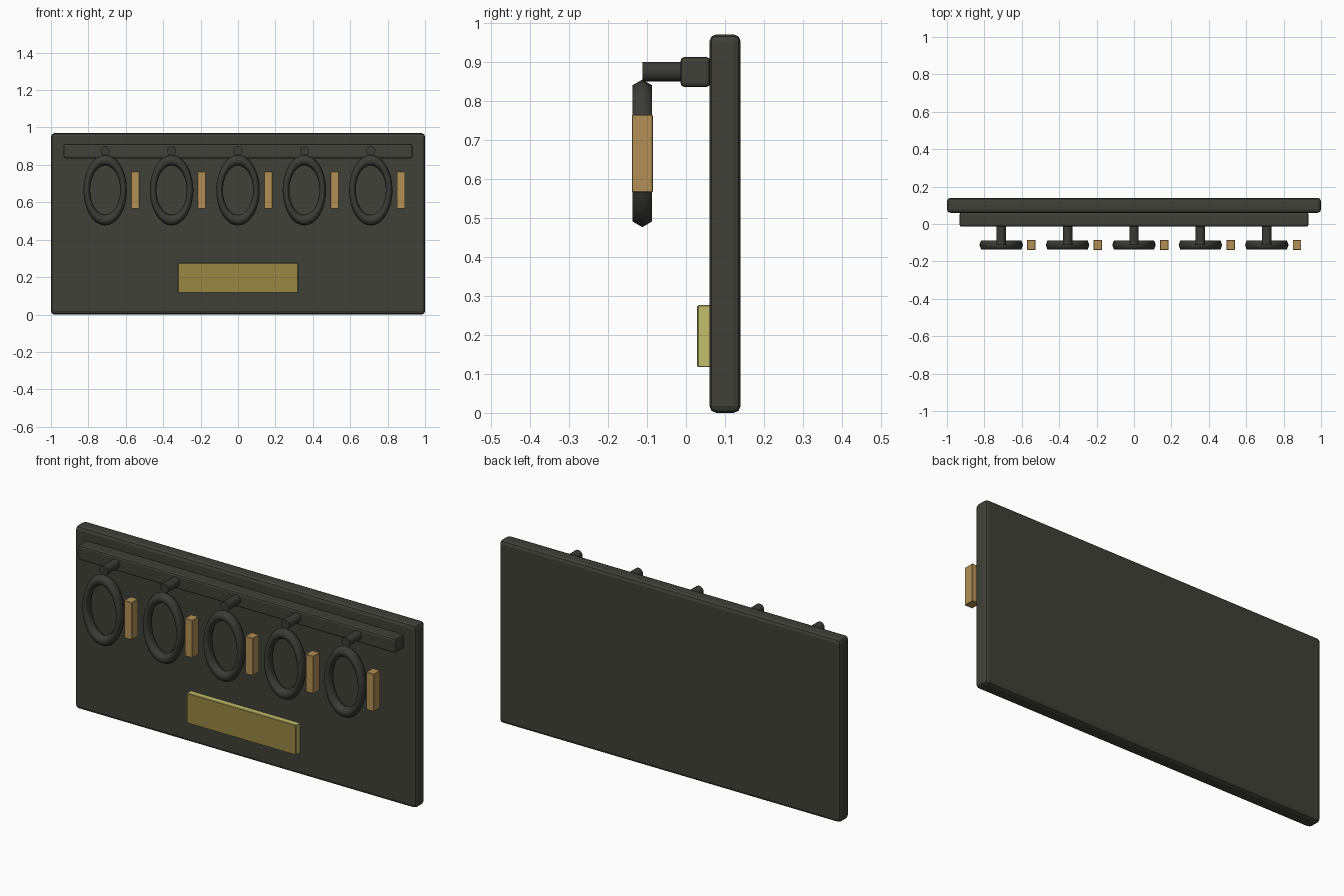
import bpy
import math

cube = bpy.data.objects.get("Cube")
if cube:
    bpy.data.objects.remove(cube, do_unlink=True)


def material(name, r, g, b):
    m = bpy.data.materials.new(name)
    m.use_nodes = True
    m.diffuse_color = (r, g, b, 1)
    m.node_tree.nodes["Principled BSDF"].inputs["Base Color"].default_value = (r, g, b, 1)
    return m


board_dark = material("dark board", 0.052, 0.052, 0.041)
iron = material("dark iron", 0.043, 0.044, 0.038)
wood = material("tan wood", 0.45, 0.28, 0.092)
brass = material("pale brass", 0.54, 0.51, 0.15)
gold = material("aged gold", 0.32, 0.245, 0.058)


def box(name, lo, hi, mat, bevel=0, segments=1):
    """Box between two corners, with an optional bevel."""
    centre = [(a + b) / 2 for a, b in zip(lo, hi)]
    bpy.ops.mesh.primitive_cube_add(size=1, location=centre)
    ob = bpy.context.object
    ob.name = name
    ob.scale = [b - a for a, b in zip(lo, hi)]
    bpy.ops.object.transform_apply(location=False, rotation=False, scale=True)
    ob.data.materials.append(mat)
    if bevel:
        mod = ob.modifiers.new("bevel", "BEVEL")
        mod.width = bevel
        mod.segments = segments
    return ob


# Backing board and hook rail
box("board", (-1, 0.06, 0), (1, 0.14, 0.97), board_dark, 0.018, 2)
box("rail", (-0.932, -0.014, 0.835), (0.932, 0.062, 0.912), board_dark, 0.01, 2)

# Name plate with a darker face
box("name_plate", (-0.321, 0.03, 0.117), (0.321, 0.062, 0.276), brass, 0.002)
box("name_plate_face", (-0.319, 0.028, 0.119), (0.319, 0.031, 0.274), gold)

# Five pegs, each with a hanging ring and a wooden tag
for i in range(5):
    x = (i - 2) * 0.355
    bpy.ops.mesh.primitive_cylinder_add(vertices=16, radius=0.025, depth=0.11,
                                        location=(x, -0.057, 0.874),
                                        rotation=(math.pi / 2, 0, 0))
    peg = bpy.context.object
    peg.name = f"peg_{i + 1}"
    peg.data.materials.append(iron)
    bpy.ops.object.shade_smooth_by_angle()

    bpy.ops.mesh.primitive_torus_add(major_segments=32, minor_segments=6,
                                     major_radius=0.16, minor_radius=0.029,
                                     location=(x, -0.112, 0.665),
                                     rotation=(math.pi / 2, 0, 0))
    ring = bpy.context.object
    ring.name = f"ring_{i + 1}"
    ring.scale = (0.615, 1, 1)
    ring.data.materials.append(iron)
    bpy.ops.object.shade_smooth()

    box(f"tag_{i + 1}", (x + 0.139, -0.139, 0.565), (x + 0.184, -0.085, 0.764), wood, 0.002)
